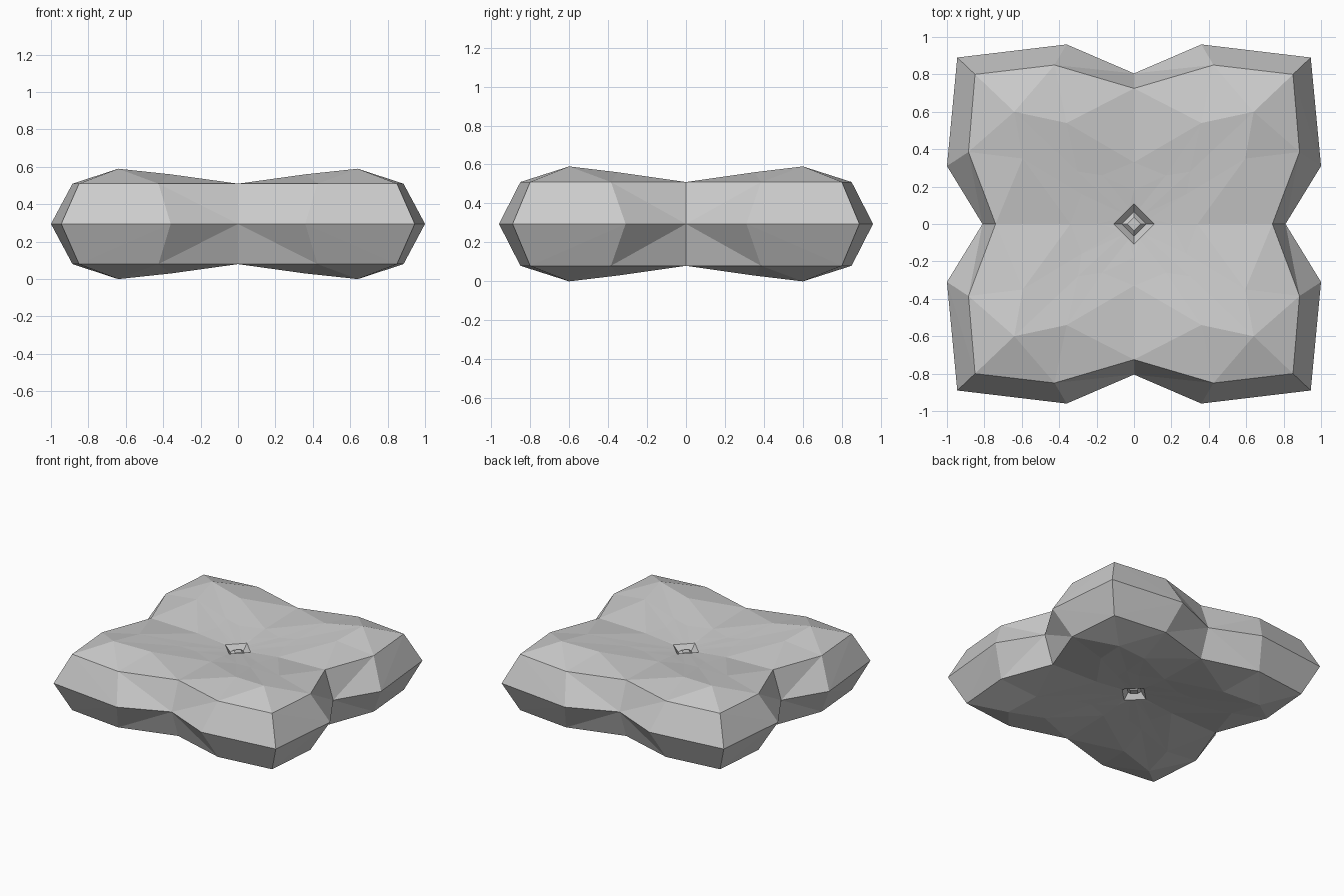
import bpy
import bmesh

cube = bpy.data.objects.get("Cube")
if cube:
    bpy.data.objects.remove(cube, do_unlink=True)

MID = 0.295  # height of the mirror plane

stone = bpy.data.materials.new("light_grey_stone")
stone.use_nodes = True
grey = (0.6, 0.6, 0.6, 1)
stone.diffuse_color = grey
stone.node_tree.nodes["Principled BSDF"].inputs["Base Color"].default_value = grey


def diamond(radius, z):
    """Quarter of a diamond, divided into four segments."""
    return [(radius * (1 - i / 4), radius * i / 4, z) for i in range(5)]


# Quarter rings from the widest outline in to the centre, heights above MID
rings = [
    [(0.81, 0, 0), (1.0, 0.31, 0), (0.945, 0.89, 0), (0.36, 0.96, 0), (0, 0.805, 0)],
    [(0.74, 0, 0.215), (0.885, 0.385, 0.215), (0.85, 0.8, 0.215),
     (0.425, 0.85, 0.215), (0, 0.725, 0.215)],
    [(0.34, 0, 0.205), (0.595, 0.35, 0.265), (0.64, 0.6, 0.295),
     (0.36, 0.54, 0.265), (0, 0.33, 0.205)],
    [(0.2, 0, 0.19), (0.28, 0.16, 0.21), (0.3, 0.28, 0.225),
     (0.17, 0.26, 0.21), (0, 0.18, 0.19)],
    diamond(0.108, 0.18),
    diamond(0.065, 0.135),
    diamond(0.035, 0.16),
]

# Upper quarter of the lobed body, with diagonals running out from the peak
bm = bmesh.new()
rows = [[bm.verts.new(p) for p in ring] for ring in rings]
for outer, inner in zip(rows, rows[1:]):
    for j in range(4):
        a, b, c, d = outer[j], outer[j + 1], inner[j + 1], inner[j]
        if j < 2:
            tris = ((a, b, c), (a, c, d))
        else:
            tris = ((a, b, d), (b, c, d))
        for tri in tris:
            bm.faces.new(tri)

# Flat top of the small stud in the central pit
tip = bm.verts.new((0, 0, rings[-1][0][2]))
bm.faces.new(rows[-1] + [tip])

mesh = bpy.data.meshes.new("lobed_stone")
bm.to_mesh(mesh)
bm.free()
mesh.materials.append(stone)

body = bpy.data.objects.new("lobed_stone", mesh)
body.location.z = MID
bpy.context.collection.objects.link(body)

# Mirror the quarter to all sides and to the underside
mirror = body.modifiers.new("Mirror", 'MIRROR')
mirror.use_axis = (True, True, True)
mirror.merge_threshold = 0.0005
